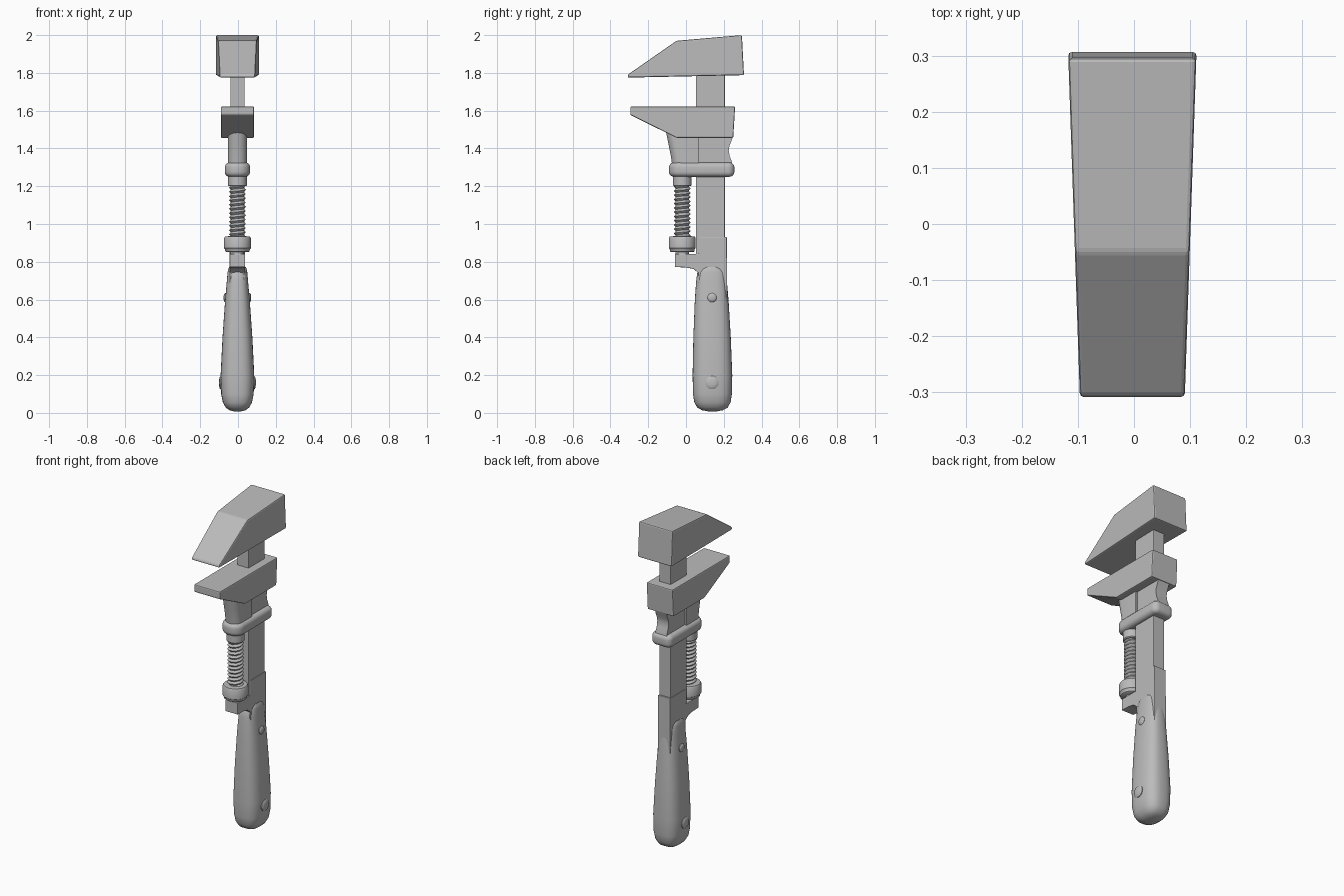
import bpy, bmesh, math
from math import sin, cos, pi

cube = bpy.data.objects.get("Cube")
if cube:
    bpy.data.objects.remove(cube)

steel = bpy.data.materials.new("grey_steel")
steel.use_nodes = True
GREY = (0.5, 0.5, 0.5, 1)
steel.diffuse_color = GREY
steel.node_tree.nodes["Principled BSDF"].inputs["Base Color"].default_value = GREY

CX = -0.003      # centre line of the tool
SCREW_Y = -0.02  # axis of the adjusting screw


def finish(name, bm, bevel=0, smooth=True, segments=2):
    bmesh.ops.recalc_face_normals(bm, faces=bm.faces)
    mesh = bpy.data.meshes.new(name)
    bm.to_mesh(mesh)
    bm.free()
    mesh.materials.append(steel)
    ob = bpy.data.objects.new(name, mesh)
    bpy.context.collection.objects.link(ob)
    if bevel:
        mod = ob.modifiers.new("Bevel", 'BEVEL')
        mod.width, mod.segments = bevel, segments
        mod.limit_method = 'ANGLE'
        mod.angle_limit = math.radians(25)
    if smooth:
        bpy.ops.object.select_all(action='DESELECT')
        ob.select_set(True)
        bpy.context.view_layer.objects.active = ob
        bpy.ops.object.shade_smooth_by_angle(angle=math.radians(35))
    return ob


def prism(name, profile, half_width, bevel=0, smooth=False):
    """Side profile (y, z) spread across x; half_width is a function of y."""
    bm = bmesh.new()
    sides = [[bm.verts.new((CX + s * half_width(y), y, z)) for y, z in profile]
             for s in (-1, 1)]
    bm.faces.new(sides[0])
    bm.faces.new(sides[1][::-1])
    n = len(profile)
    for i in range(n):
        j = (i + 1) % n
        bm.faces.new((sides[0][i], sides[0][j], sides[1][j], sides[1][i]))
    return finish(name, bm, bevel, smooth)


def loft(name, rings):
    """Skin a stack of equal-length rings and cap both ends."""
    bm = bmesh.new()
    rows = [[bm.verts.new(p) for p in ring] for ring in rings]
    n = len(rows[0])
    for a, b in zip(rows, rows[1:]):
        for i in range(n):
            j = (i + 1) % n
            bm.faces.new((a[i], a[j], b[j], b[i]))
    bm.faces.new(rows[0][::-1])
    bm.faces.new(rows[-1])
    return finish(name, bm)


def oval(z, cy, hy, hx, power=2.0, n=32):
    e = 2 / power
    pts = []
    for i in range(n):
        c, s = cos(2 * pi * i / n), sin(2 * pi * i / n)
        pts.append((CX + math.copysign(abs(c) ** e, c) * hx,
                    cy + math.copysign(abs(s) ** e, s) * hy, z))
    return pts


def slot(z, y0, y1, hx, r_front, r_back, n=8):
    """Rounded rectangle ring with separate front and back corner radii."""
    corners = ((hx - r_back, y1 - r_back, r_back, 0),
               (r_back - hx, y1 - r_back, r_back, 1),
               (r_front - hx, y0 + r_front, r_front, 2),
               (hx - r_front, y0 + r_front, r_front, 3))
    return [(CX + x + r * cos((q + k / n) * pi / 2), y + r * sin((q + k / n) * pi / 2), z)
            for x, y, r, q in corners for k in range(n + 1)]


def lathe(name, profile):
    return loft(name, [oval(z, SCREW_Y, r, r) for r, z in profile])


# Fixed upper jaw, tapering towards the tip
prism("fixed_jaw", [(-0.31, 1.775), (-0.306, 1.792), (-0.05, 1.97), (0.296, 2.0),
                    (0.307, 1.788)],
      lambda y: 0.104 + 0.034 * y, 0.007)

# Sliding lower jaw
prism("sliding_jaw", [(-0.295, 1.622), (-0.295, 1.578), (-0.05, 1.456), (0.25, 1.456),
                      (0.26, 1.622)],
      lambda y: 0.088, 0.006)

# Straight shank
prism("shank", [(0.052, 0.8), (0.206, 0.8), (0.206, 1.85), (0.052, 1.85)],
      lambda y: 0.038, 0.003)

# Frame with the forward foot carrying the screw
prism("frame", [(0.068, 0.932), (0.068, 0.842), (-0.058, 0.842), (-0.058, 0.772),
                (0.0, 0.77), (0.04, 0.762), (0.066, 0.74), (0.058, 0.4), (0.218, 0.4),
                (0.217, 0.75), (0.216, 0.932)],
      lambda y: 0.041, 0.003)

# Sleeve between collar and sliding jaw: rounded front, hollowed back
loft("sleeve_front", [slot(1.3, -0.072, 0.07, 0.05, 0.046, 0.003),
                      slot(1.36, -0.08, 0.07, 0.05, 0.046, 0.003),
                      slot(1.42, -0.092, 0.07, 0.05, 0.046, 0.003),
                      slot(1.49, -0.106, 0.07, 0.05, 0.046, 0.003)])
prism("sleeve_back", [(0.19, 1.3), (0.245, 1.3), (0.243, 1.33), (0.231, 1.36),
                      (0.226, 1.39), (0.23, 1.415), (0.241, 1.44), (0.25, 1.47),
                      (0.19, 1.47)],
      lambda y: 0.038, smooth=True)

# Rounded collar wrapped around screw and shank
R = 0.026
collar = []
for z0, a0 in ((1.25 + R, -90), (1.326 - R, 0)):
    for k in range(6):
        a = math.radians(a0 + 18 * k)
        d = R * (1 - cos(a))
        collar.append(slot(z0 + R * sin(a), -0.09 + d, 0.256 - d, 0.067 - d,
                           0.06 - d, 0.034 - d))
loft("collar", collar)

# Screw thread: the radius follows a helical wave
PITCH, SIDES = 0.0225, 32
thread = []
for k in range(105):
    z = 0.925 + 0.28 * k / 104
    ring = []
    for i in range(SIDES):
        phase = (z / PITCH - i / SIDES) % 1
        r = 0.034 + 0.022 * min(phase, 1 - phase)
        a = 2 * pi * i / SIDES
        ring.append((CX + r * cos(a), SCREW_Y + r * sin(a), z))
    thread.append(ring)
loft("screw_thread", thread)

# Screw neck, thumb wheel and pivot pin
lathe("screw_neck", [(0.045, 1.2), (0.05, 1.205), (0.05, 1.26)])
lathe("thumb_wheel", [(0.058, 0.851), (0.064, 0.855), (0.066, 0.866), (0.071, 0.872),
                      (0.071, 0.925), (0.066, 0.934), (0.036, 0.936)])
lathe("pivot_pin", [(0.036, 0.83), (0.036, 0.86)])

# Handle: z, centre y, half depth, half width
HANDLE = [(0.008, 0.14, 0.022, 0.018), (0.014, 0.14, 0.055, 0.042),
          (0.028, 0.14, 0.08, 0.062), (0.055, 0.14, 0.096, 0.077),
          (0.1, 0.14, 0.103, 0.086), (0.2, 0.14, 0.105, 0.089),
          (0.4, 0.138, 0.099, 0.079), (0.6, 0.136, 0.089, 0.065),
          (0.7, 0.135, 0.081, 0.056), (0.745, 0.135, 0.075, 0.052),
          (0.762, 0.135, 0.064, 0.049), (0.772, 0.135, 0.045, 0.044)]
loft("handle", [oval(z, cy, hy, hx, 2.7, 40) for z, cy, hy, hx in HANDLE])

# Domed rivets on both sides of the handle
for place, z, r, x in (("upper", 0.61, 0.024, 0.064), ("lower", 0.16, 0.035, 0.088)):
    for side, s in (("left", 1), ("right", -1)):
        rings = []
        for rr, dx in ((r, -0.02), (r, 0.002), (r * 0.85, 0.006), (r * 0.45, 0.009)):
            rings.append([(CX + s * (x + dx), 0.138 + rr * cos(2 * pi * i / 20),
                           z + rr * sin(2 * pi * i / 20)) for i in range(20)])
        loft(f"{place}_rivet_{side}", rings)
